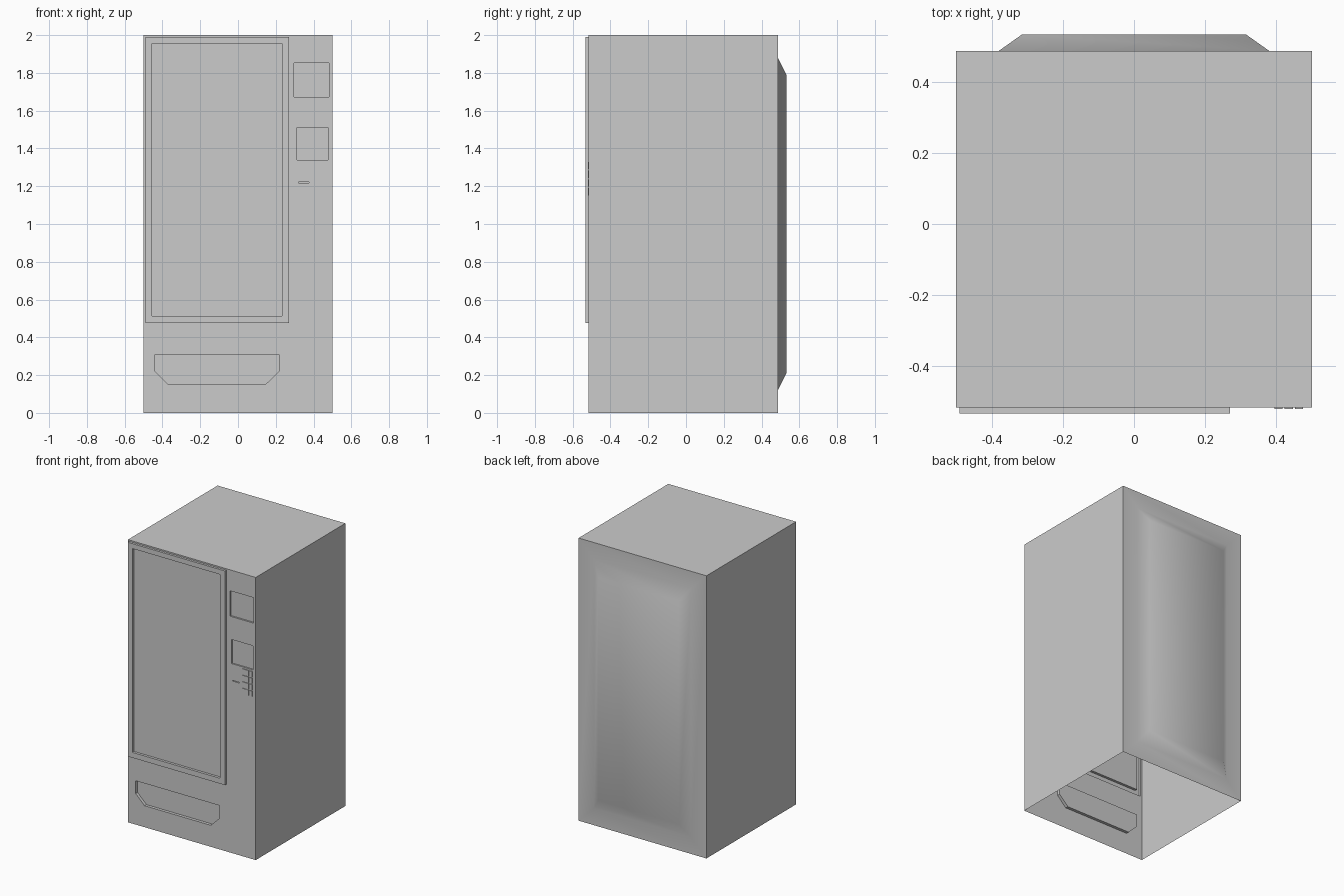
import bpy, bmesh

if "Cube" in bpy.data.objects:
    bpy.data.objects.remove(bpy.data.objects["Cube"])

FRONT, BACK, DOOR, CAP = -0.516, 0.486, -0.532, 0.532


def skin(name, rings):
    """Closed mesh skinned through matching rings of points."""
    bm = bmesh.new()
    loops = [[bm.verts.new(p) for p in ring] for ring in rings]
    for a, b in zip(loops, loops[1:]):
        for i in range(len(a)):
            j = (i + 1) % len(a)
            bm.faces.new((a[i], a[j], b[j], b[i]))
    bm.faces.new(loops[0])
    bm.faces.new(loops[-1])
    bmesh.ops.recalc_face_normals(bm, faces=bm.faces[:])
    mesh = bpy.data.meshes.new(name)
    bm.to_mesh(mesh)
    bm.free()
    obj = bpy.data.objects.new(name, mesh)
    bpy.context.collection.objects.link(obj)
    return obj


def rect(x0, x1, z0, z1):
    return [(x0, z0), (x1, z0), (x1, z1), (x0, z1)]


def ring(outline, y):
    return [(x, y, z) for x, z in outline]


def prism(name, outline, y0, y1):
    return skin(name, [ring(outline, y0), ring(outline, y1)])


def combine(target, tool, operation):
    mod = target.modifiers.new(operation.title(), 'BOOLEAN')
    mod.operation = operation
    mod.solver = 'EXACT'
    mod.object = tool
    bpy.context.view_layer.objects.active = target
    bpy.ops.object.modifier_apply(modifier=mod.name)
    bpy.data.objects.remove(tool)


# Cabinet with bevelled bulge on the back
body = rect(-0.5, 0.5, 0, 2)
cabinet = skin("cabinet", [
    ring(body, FRONT),
    ring(body, BACK),
    ring(rect(-0.38, 0.38, 0.12, 1.88), BACK),
    ring(rect(-0.315, 0.315, 0.21, 1.79), CAP),
])

# Raised door frame
combine(cabinet, prism("door", rect(-0.49, 0.27, 0.475, 1.99), DOOR, -0.45), 'UNION')

# Recesses: display window, delivery tray, two payment panels, coin slot
tray = [(-0.44, 0.31), (-0.44, 0.22), (-0.37, 0.152),
        (0.147, 0.152), (0.217, 0.22), (0.217, 0.31)]
for name, outline, floor in [
    ("window", rect(-0.455, 0.233, 0.513, 1.955), -0.514),
    ("tray", tray, -0.495),
    ("upper_panel", rect(0.297, 0.482, 1.672, 1.852), -0.504),
    ("lower_panel", rect(0.312, 0.477, 1.34, 1.51), -0.506),
    ("coin_slot", rect(0.32, 0.375, 1.218, 1.223), -0.506),
]:
    combine(cabinet, prism(name, outline, -0.6, floor), 'DIFFERENCE')

# Open underside
bm = bmesh.new()
bm.from_mesh(cabinet.data)
under = [f for f in bm.faces if all(v.co.z < 1e-4 for v in f.verts)]
bmesh.ops.delete(bm, geom=under, context='FACES')
bm.to_mesh(cabinet.data)
bm.free()

# Smooth back, crisp edges elsewhere
bpy.ops.object.select_all(action='DESELECT')
cabinet.select_set(True)
bpy.context.view_layer.objects.active = cabinet
bpy.ops.object.shade_smooth_by_angle(angle=0.7)

# Keypad
for row in range(4):
    for col in range(3):
        x, z = 0.394 + 0.029 * col, 1.152 + 0.046 * row
        prism(f"key_{row}_{col}", rect(x, x + 0.023, z, z + 0.038), -0.52, -0.515)
